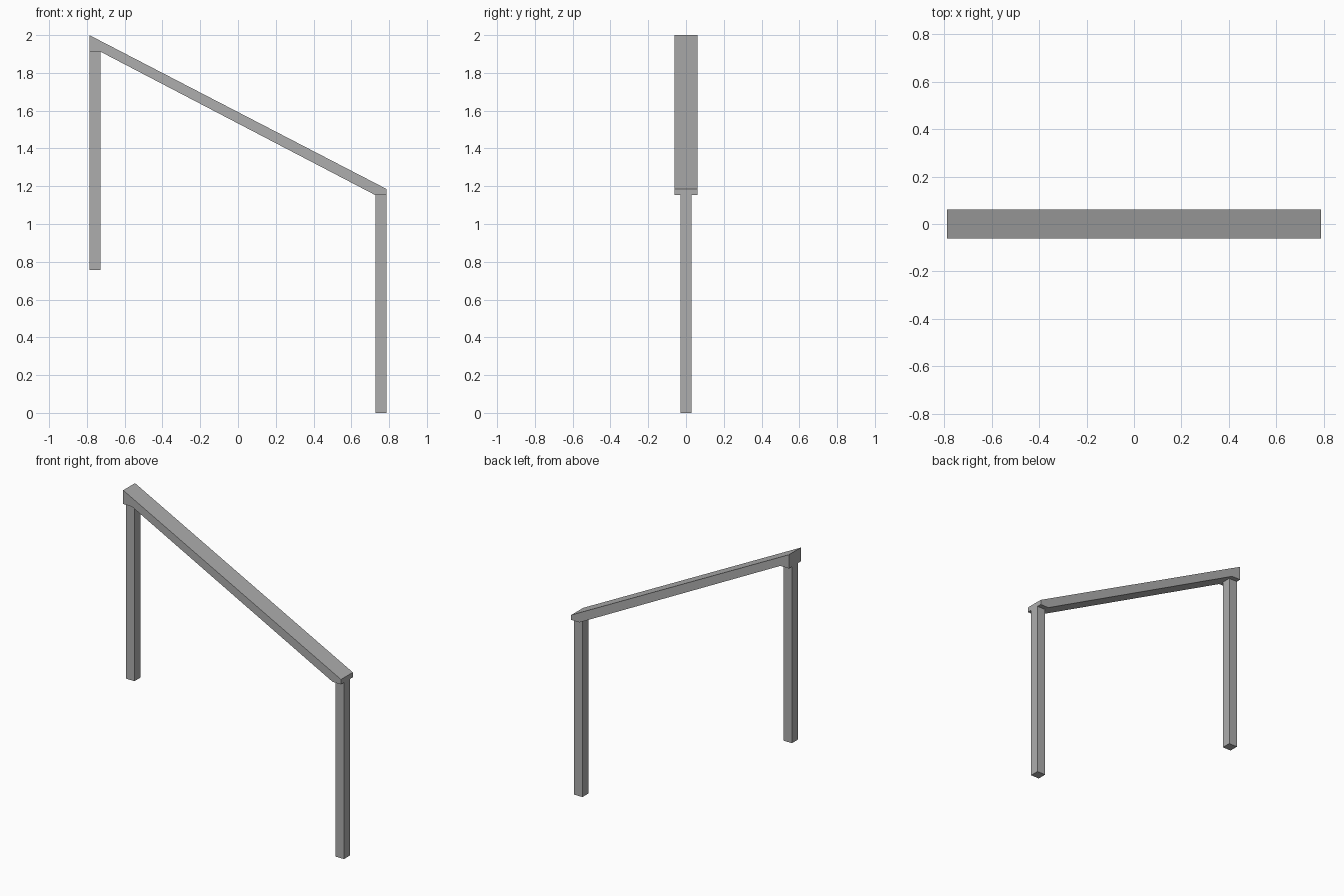
import bpy
import bmesh

cube = bpy.data.objects.get("Cube")
if cube:
    bpy.data.objects.remove(cube, do_unlink=True)

grey = bpy.data.materials.new("painted grey")
grey.use_nodes = True
grey.diffuse_color = (0.42, 0.42, 0.42, 1)
grey.node_tree.nodes["Principled BSDF"].inputs["Base Color"].default_value = grey.diffuse_color


def extrude_profile(name, points, depth):
    """Extrude an x-z outline evenly about y = 0."""
    bm = bmesh.new()
    face = bm.faces.new([bm.verts.new((x, -depth / 2, z)) for x, z in points])
    moved = bmesh.ops.extrude_face_region(bm, geom=[face])["geom"]
    verts = [v for v in moved if isinstance(v, bmesh.types.BMVert)]
    bmesh.ops.translate(bm, verts=verts, vec=(0, depth, 0))
    bmesh.ops.recalc_face_normals(bm, faces=bm.faces)
    mesh = bpy.data.meshes.new(name)
    bm.to_mesh(mesh)
    bm.free()
    mesh.materials.append(grey)
    obj = bpy.data.objects.new(name, mesh)
    bpy.context.collection.objects.link(obj)
    return obj


half = 0.787          # half the overall length
post = 0.06           # square post width
post_height = 1.153
high, low = 1.91, post_height   # undersides of the handrail ends

# Sloping handrail with level seats over the posts
extrude_profile("handrail", [
    (-half, 2.0), (-half, high), (-half + post + 0.003, high),
    (half - post, low), (half, low), (half, 1.185)], 0.122)

# Square posts, the upper one starting higher up the slope
for name, x, top in (("upper_post", -half, high), ("lower_post", half - post, low)):
    base = top - post_height
    extrude_profile(name, [(x, base), (x + post, base), (x + post, top), (x, top)], post)
